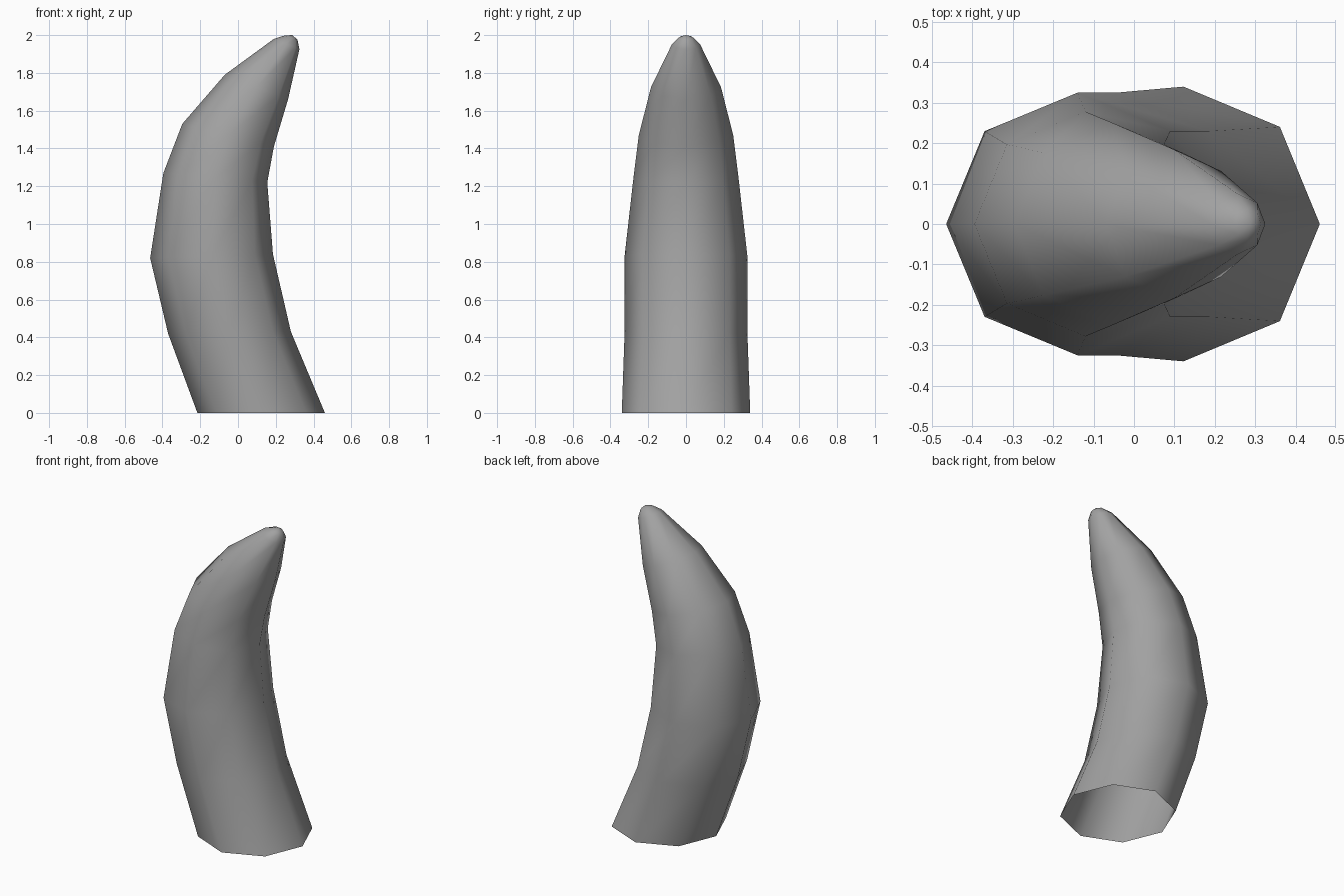
import bpy, bmesh, math
from mathutils import Vector

cube = bpy.data.objects.get("Cube")
if cube:
    bpy.data.objects.remove(cube, do_unlink=True)

# Plain grey horn material
GREY = (0.36, 0.36, 0.36, 1)
mat = bpy.data.materials.new("grey_horn")
mat.use_nodes = True
mat.diffuse_color = GREY
mat.node_tree.nodes["Principled BSDF"].inputs["Base Color"].default_value = GREY

# Curved profile: outer edge (x, z), inner edge (x, z), half depth in y
SIDES = 8
RINGS = [
    ((-0.215, 0.0), (0.46, 0.0), 0.34),
    ((-0.37, 0.42), (0.28, 0.43), 0.325),
    ((-0.465, 0.82), (0.185, 0.84), 0.325),
    ((-0.395, 1.27), (0.155, 1.22), 0.278),
    ((-0.295, 1.53), (0.19, 1.41), 0.25),
    ((-0.07, 1.79), (0.265, 1.66), 0.185),
    ((0.19, 1.98), (0.325, 1.925), 0.074),
    ((0.247, 1.998), (0.315, 1.975), 0.038),
]
TIP = (0.288, 0, 2.0)


def add_ring(bm, outer, inner, depth):
    """Tilted ring of vertices spanning the two profile edges."""
    a = Vector((outer[0], 0, outer[1]))
    b = Vector((inner[0], 0, inner[1]))
    centre, arm = (a + b) / 2, (b - a) / 2
    side = Vector((0, depth, 0))
    angles = [math.tau * i / SIDES for i in range(SIDES)]
    return [bm.verts.new(centre + arm * math.cos(t) + side * math.sin(t)) for t in angles]


# Horn skin, open at the base and closed at the tip
bm = bmesh.new()
rings = [add_ring(bm, *r) for r in RINGS]
for low, high in zip(rings, rings[1:]):
    for i in range(SIDES):
        j = (i + 1) % SIDES
        bm.faces.new((low[i], low[j], high[j], high[i]))
tip = bm.verts.new(TIP)
for i in range(SIDES):
    bm.faces.new((rings[-1][i], rings[-1][(i + 1) % SIDES], tip))
for face in bm.faces:
    face.smooth = True

mesh = bpy.data.meshes.new("curved_horn")
bm.to_mesh(mesh)
bm.free()
mesh.materials.append(mat)
horn = bpy.data.objects.new("curved_horn", mesh)
bpy.context.collection.objects.link(horn)
